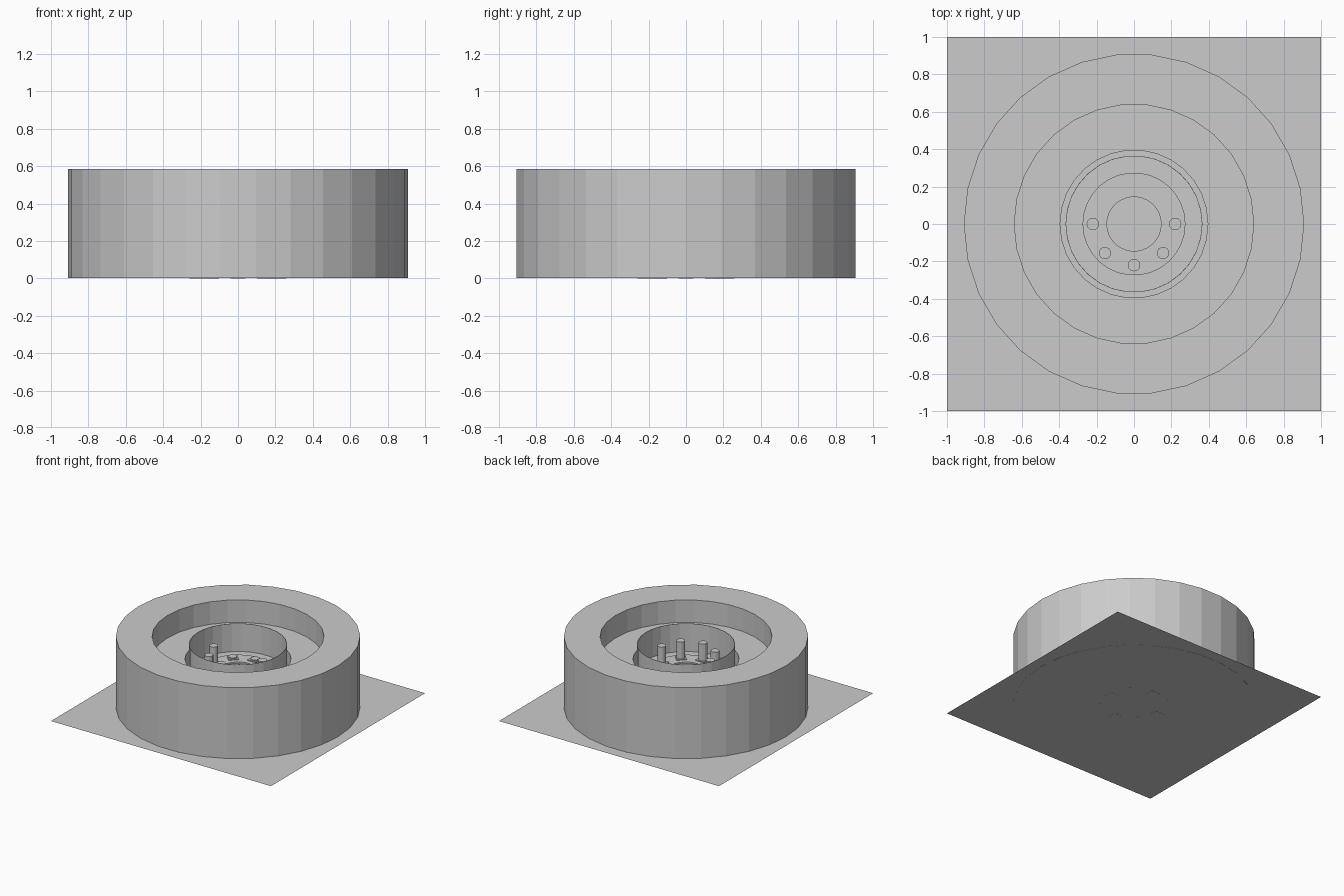
import bpy, bmesh, math
from mathutils import Matrix

cube = bpy.data.objects.get("Cube")
if cube:
    bpy.data.objects.remove(cube)

SIDES = 30
grey = bpy.data.materials.new("plain_grey")
grey.use_nodes = True
grey.diffuse_color = (0.6, 0.6, 0.6, 1)
grey.node_tree.nodes["Principled BSDF"].inputs["Base Color"].default_value = grey.diffuse_color


def add_object(name, bm):
    mesh = bpy.data.meshes.new(name)
    bmesh.ops.recalc_face_normals(bm, faces=bm.faces)
    bm.to_mesh(mesh)
    bm.free()
    mesh.materials.append(grey)
    obj = bpy.data.objects.new(name, mesh)
    bpy.context.collection.objects.link(obj)
    return obj


def lathe(name, profile):
    """Revolve (radius, height) points around z."""
    bm = bmesh.new()
    verts = [bm.verts.new((r, 0, z)) for r, z in profile]
    edges = [bm.edges.new(pair) for pair in zip(verts, verts[1:])]
    bmesh.ops.spin(bm, geom=verts + edges, cent=(0, 0, 0), axis=(0, 0, 1),
                   angle=math.tau, steps=SIDES)
    bmesh.ops.remove_doubles(bm, verts=bm.verts, dist=0.0001)
    return add_object(name, bm)


def prism(name, sides, radius, bottom, top, place, turn=0):
    """Upright prism, moved to its place."""
    bm = bmesh.new()
    bmesh.ops.create_cone(bm, cap_ends=True, segments=sides, radius1=radius,
                          radius2=radius, depth=top - bottom)
    lift = Matrix.Translation((0, 0, (top + bottom) / 2))
    bm.transform(place @ lift @ Matrix.Rotation(turn, 4, "Z"))
    return add_object(name, bm)


# Thin square ground sheet
bm = bmesh.new()
bmesh.ops.create_grid(bm, x_segments=1, y_segments=1, size=1)
bm.transform(Matrix.Translation((0, 0, 0.002)))
add_object("base_sheet", bm)

# Tyre with a recessed wheel face and a sunken centre
lathe("tyre_and_wheel", [
    (0, 0.001), (0.91, 0.001), (0.91, 0.585), (0.64, 0.585), (0.64, 0.4),
    (0.395, 0.4), (0.395, 0.29), (0, 0.29)])

# Thin hub sleeve standing in the centre
lathe("hub_sleeve", [
    (0.366, 0.29), (0.366, 0.52), (0.363, 0.52), (0.363, 0.29)])

# Stepped bolt plate inside the sleeve
lathe("bolt_plate", [
    (0.275, 0.29), (0.275, 0.305), (0.145, 0.305), (0.145, 0.295), (0, 0.295)])

# Eight square nuts, with long studs on the front five and short ones behind
for i in range(8):
    angle = i * math.tau / 8
    place = Matrix.Rotation(angle, 4, "Z") @ Matrix.Translation((0.22, 0, 0))
    prism("wheel_nut", 4, 0.055, 0, 0.312, place, math.pi / 4)
    top = 0.32 if i in (1, 2, 3) else 0.45
    prism("wheel_stud", 12, 0.033, 0.29, top, place)
